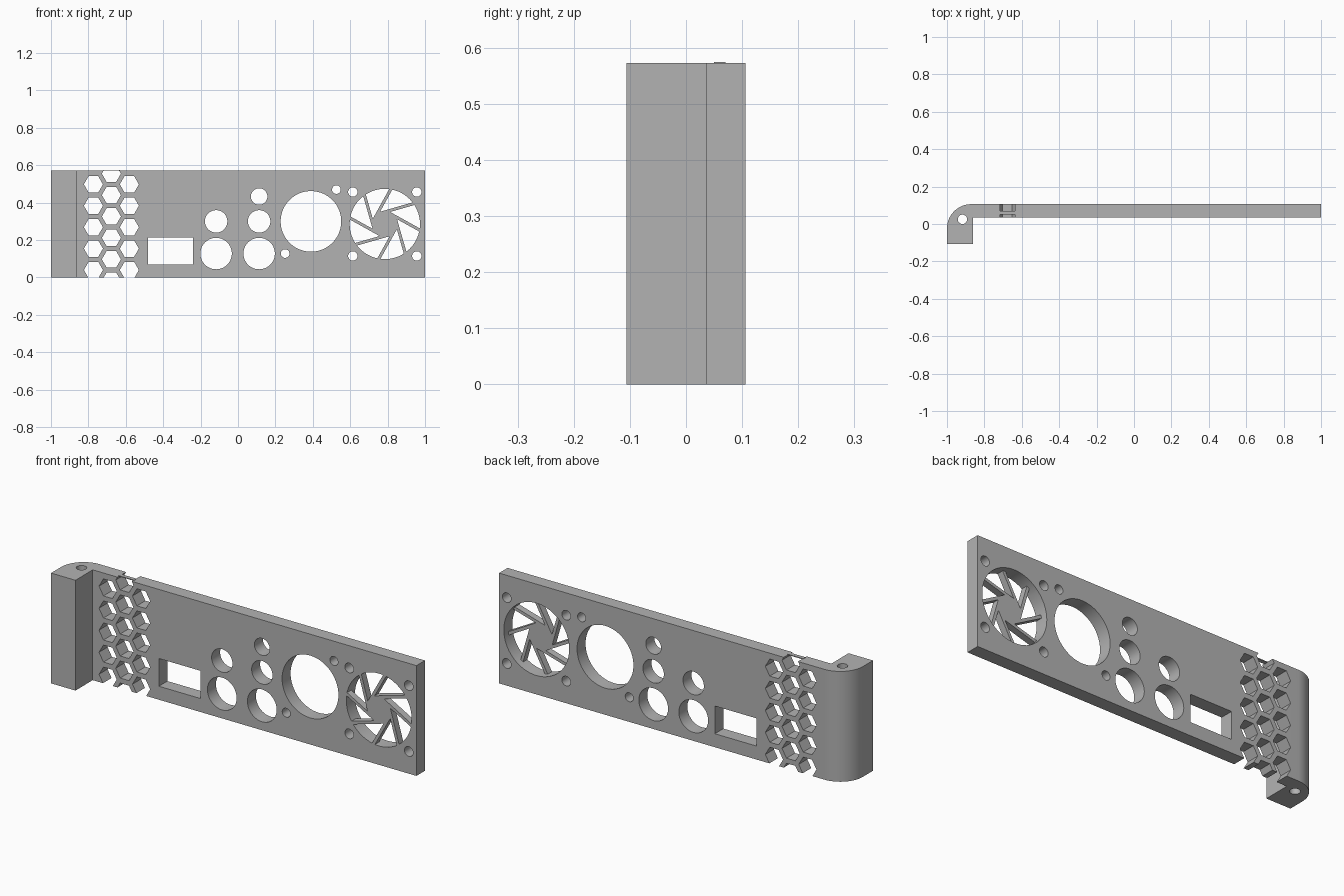
import bpy, bmesh
from math import sin, cos, pi, radians, sqrt
from mathutils import Matrix, Vector

cube = bpy.data.objects.get("Cube")
if cube:
    bpy.data.objects.remove(cube)

HEIGHT = 0.573
FRONT, BACK = 0.036, 0.106

grey = bpy.data.materials.new("plain grey")
grey.use_nodes = True
grey.diffuse_color = (0.45, 0.45, 0.45, 1)
grey.node_tree.nodes["Principled BSDF"].inputs["Base Color"].default_value = (0.45, 0.45, 0.45, 1)


def prism(bm, outline, axis, start, end):
    """Extrude a 2D outline along z (outline is x, y) or y (outline is x, z)."""
    def place(p, d):
        return (p[0], p[1], d) if axis == "z" else (p[0], d, p[1])
    a = [bm.verts.new(place(p, start)) for p in outline]
    b = [bm.verts.new(place(p, end)) for p in outline]
    n = len(outline)
    bm.faces.new(a)
    bm.faces.new(b[::-1])
    for i in range(n):
        bm.faces.new((a[i], b[i], b[(i + 1) % n], a[(i + 1) % n]))


def ring(x, z, r, sides=48):
    return [(x + r * cos(2 * pi * i / sides), z + r * sin(2 * pi * i / sides)) for i in range(sides)]


def rect(x0, x1, z0, z1):
    return [(x0, z0), (x1, z0), (x1, z1), (x0, z1)]


def finish(bm, name):
    bmesh.ops.recalc_face_normals(bm, faces=bm.faces)
    mesh = bpy.data.meshes.new(name)
    bm.to_mesh(mesh)
    bm.free()
    mesh.materials.append(grey)
    obj = bpy.data.objects.new(name, mesh)
    bpy.context.collection.objects.link(obj)
    return obj


def smooth(obj):
    bpy.ops.object.select_all(action="DESELECT")
    obj.select_set(True)
    bpy.context.view_layer.objects.active = obj
    bpy.ops.object.shade_smooth_by_angle(angle=radians(30))


# Panel with rounded corner post, drawn from above
bm = bmesh.new()
R = 0.13
outline = [(1, BACK), (1, FRONT), (-0.86, FRONT), (-0.86, -BACK), (-1, -BACK)]
outline += [(-1 + R - R * cos(t), BACK - R + R * sin(t)) for t in (pi / 2 * i / 24 for i in range(25))]
prism(bm, outline, "z", 0, HEIGHT)
panel = finish(bm, "panel")

# Cutter for every opening
bm = bmesh.new()
cuts = [rect(-0.48, -0.24, 0.07, 0.214)]
FAN_X, FAN_Z, FAN_R = 0.785, 0.286, 0.188
for x, z, r in [(-0.117, 0.128, 0.084), (-0.117, 0.3, 0.06), (0.113, 0.128, 0.084),
                (0.113, 0.3, 0.06), (0.113, 0.433, 0.044), (0.39, 0.3, 0.162),
                (0.526, 0.47, 0.023), (0.252, 0.128, 0.023), (FAN_X, FAN_Z, FAN_R)]:
    cuts.append(ring(x, z, r, 64))
for sx in (-1, 1):
    for sz in (-1, 1):
        cuts.append(ring(FAN_X + sx * 0.171, FAN_Z + sz * 0.171, 0.025, 32))

# Honeycomb vent
PITCH = 0.1145
for col in range(3):
    for row in range(6 if col == 1 else 5):
        z = 0.04 + PITCH * (row - (0.5 if col == 1 else 0))
        cuts.append(ring(-0.773 + 0.096 * col, z, 0.051, 6))
for c in cuts:
    prism(bm, c, "y", FRONT - 0.03, BACK + 0.03)

# Pin hole through the corner post
prism(bm, ring(-0.917, 0.025, 0.025, 32), "z", -0.05, HEIGHT + 0.05)
cutter = finish(bm, "opening_cutter")
cutter.hide_render = True

mod = panel.modifiers.new("openings", "BOOLEAN")
mod.operation = "DIFFERENCE"
mod.solver = "EXACT"
mod.object = cutter
bpy.context.view_layer.objects.active = panel
bpy.ops.object.modifier_apply(modifier=mod.name)
bpy.data.objects.remove(cutter)
smooth(panel)

# Fan grille: eight-sided hub with tangent blades
bm = bmesh.new()
HUB, THICK = 0.07, 0.016
REACH = sqrt((FAN_R + 0.006) ** 2 - HUB ** 2)
DEPTH = (FRONT, FRONT + 0.035)
for k in range(8):
    a = radians(106 + 45 * k)
    out = Vector((cos(a), sin(a)))
    along = Vector((sin(a), -cos(a)))
    mid = Vector((FAN_X, FAN_Z))
    inner = mid + out * (HUB - THICK)
    outer = mid + out * HUB
    half = HUB * sin(pi / 8)
    prism(bm, [inner - along * half, outer - along * half,
               outer + along * REACH, inner + along * REACH], "y", *DEPTH)
prism(bm, [(FAN_X + HUB * cos(radians(106 + 45 * k)), FAN_Z + HUB * sin(radians(106 + 45 * k)))
           for k in range(8)], "y", *DEPTH)
finish(bm, "fan_grille")

# Thin strip bridging the open top cell
bm = bmesh.new()
prism(bm, rect(-0.722, -0.632, HEIGHT - 0.002, HEIGHT + 0.002), "y", 0.05, 0.07)
finish(bm, "top_strip")
